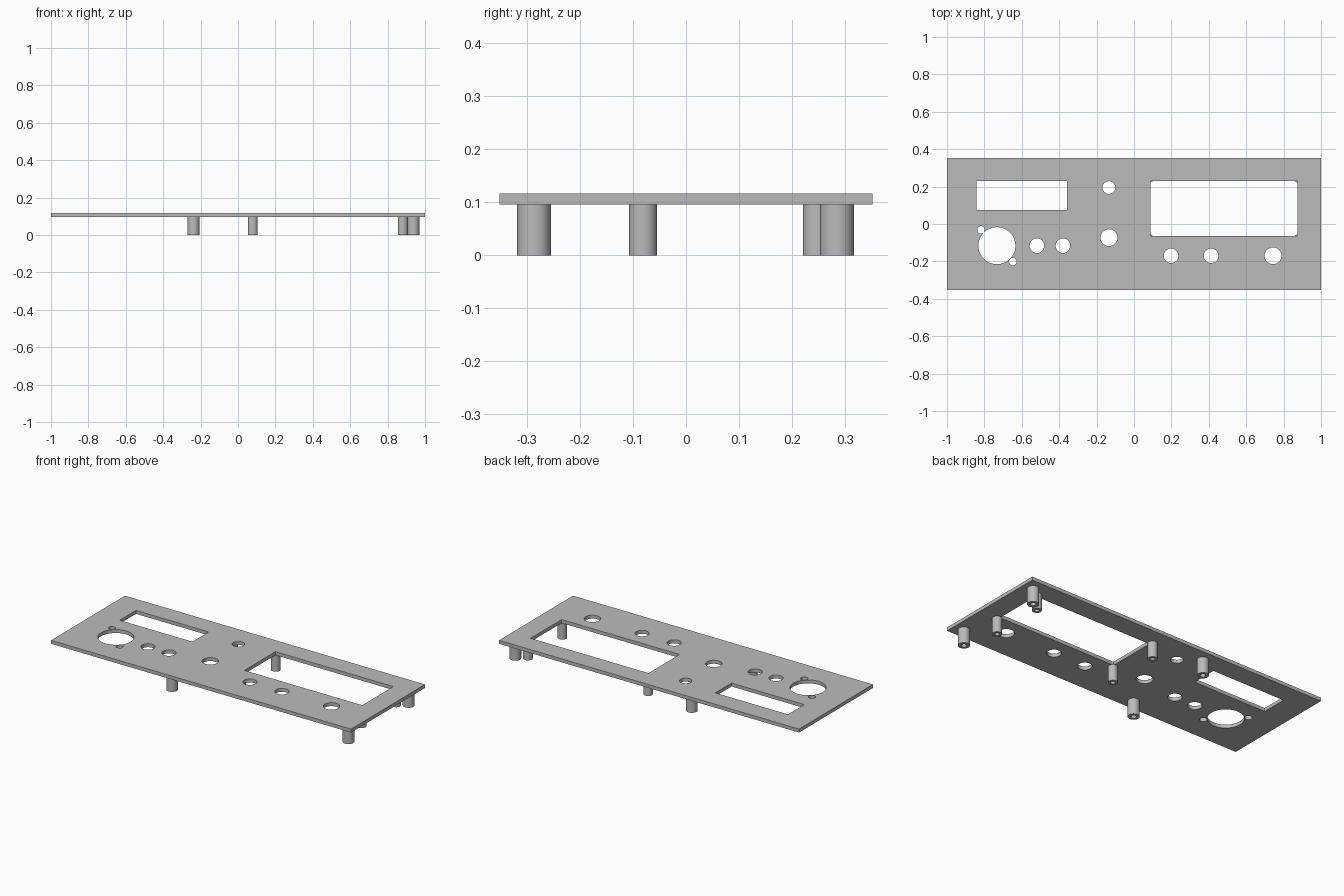
import bpy
import math

cube = bpy.data.objects.get("Cube")
if cube:
    bpy.data.objects.remove(cube, do_unlink=True)

UNDERSIDE, TOP = 0.096, 0.117

grey = bpy.data.materials.new("panel_grey")
grey.use_nodes = True
colour = (0.5, 0.5, 0.5, 1)
grey.diffuse_color = colour
grey.node_tree.nodes["Principled BSDF"].inputs["Base Color"].default_value = colour


def circle(x, y, r, n=48):
    return [(x + r * math.cos(math.tau * i / n), y + r * math.sin(math.tau * i / n))
            for i in range(n)]


def rectangle(x0, x1, y0, y1):
    return [(x0, y0), (x1, y0), (x1, y1), (x0, y1)]


def extrude_outlines(name, outlines, z0, z1):
    """Solid from a closed outline; the outlines inside it become holes."""
    curve = bpy.data.curves.new(name, "CURVE")
    curve.dimensions = "2D"
    curve.fill_mode = "BOTH"
    curve.extrude = (z1 - z0) / 2
    for points in outlines:
        spline = curve.splines.new("POLY")
        spline.points.add(len(points) - 1)
        for p, (x, y) in zip(spline.points, points):
            p.co = (x, y, 0, 1)
        spline.use_cyclic_u = True
    curve.materials.append(grey)
    obj = bpy.data.objects.new(name, curve)
    obj.location.z = (z0 + z1) / 2
    bpy.context.collection.objects.link(obj)
    bpy.ops.object.select_all(action="DESELECT")
    obj.select_set(True)
    bpy.context.view_layer.objects.active = obj
    bpy.ops.object.convert(target="MESH")
    # Weld the caps to the walls so the edges shade cleanly
    bpy.ops.object.mode_set(mode="EDIT")
    bpy.ops.mesh.select_all(action="SELECT")
    bpy.ops.mesh.remove_doubles(threshold=0.0001)
    bpy.ops.mesh.normals_make_consistent(inside=False)
    bpy.ops.object.mode_set(mode="OBJECT")
    bpy.ops.object.shade_smooth_by_angle(angle=math.radians(30))


# Face plate with windows and round openings
windows = [rectangle(-0.842, -0.357, 0.076, 0.231),
           rectangle(0.088, 0.874, -0.064, 0.231)]
connector = [circle(-0.733, -0.116, 0.099, 64),
             circle(-0.818, -0.031, 0.02), circle(-0.648, -0.201, 0.02)]
knobs = [circle(x, y, 0.039) for x, y in
         [(-0.519, -0.116), (-0.38, -0.116), (0.198, -0.17), (0.412, -0.17)]]
others = [circle(-0.134, 0.195, 0.034), circle(-0.134, -0.073, 0.045),
          circle(0.743, -0.17, 0.045)]
extrude_outlines("face_plate",
                 [rectangle(-1, 1, -0.352, 0.352)] + windows + connector + knobs + others,
                 UNDERSIDE, TOP)


# Hollow standoffs below the plate: four for the board, four for the display
def standoffs(name, xs, ys, radius, bore):
    for side, x in zip(("right", "left"), xs):
        for end, y in zip(("front", "back"), ys):
            extrude_outlines(f"{name}_{end}_{side}",
                             [circle(x, y, radius), circle(x, y, bore, 32)], 0, UNDERSIDE)


standoffs("board_standoff", (-0.238, 0.938), (-0.287, 0.285), 0.032, 0.015)
standoffs("display_standoff", (0.079, 0.881), (-0.081, 0.247), 0.0265, 0.013)
